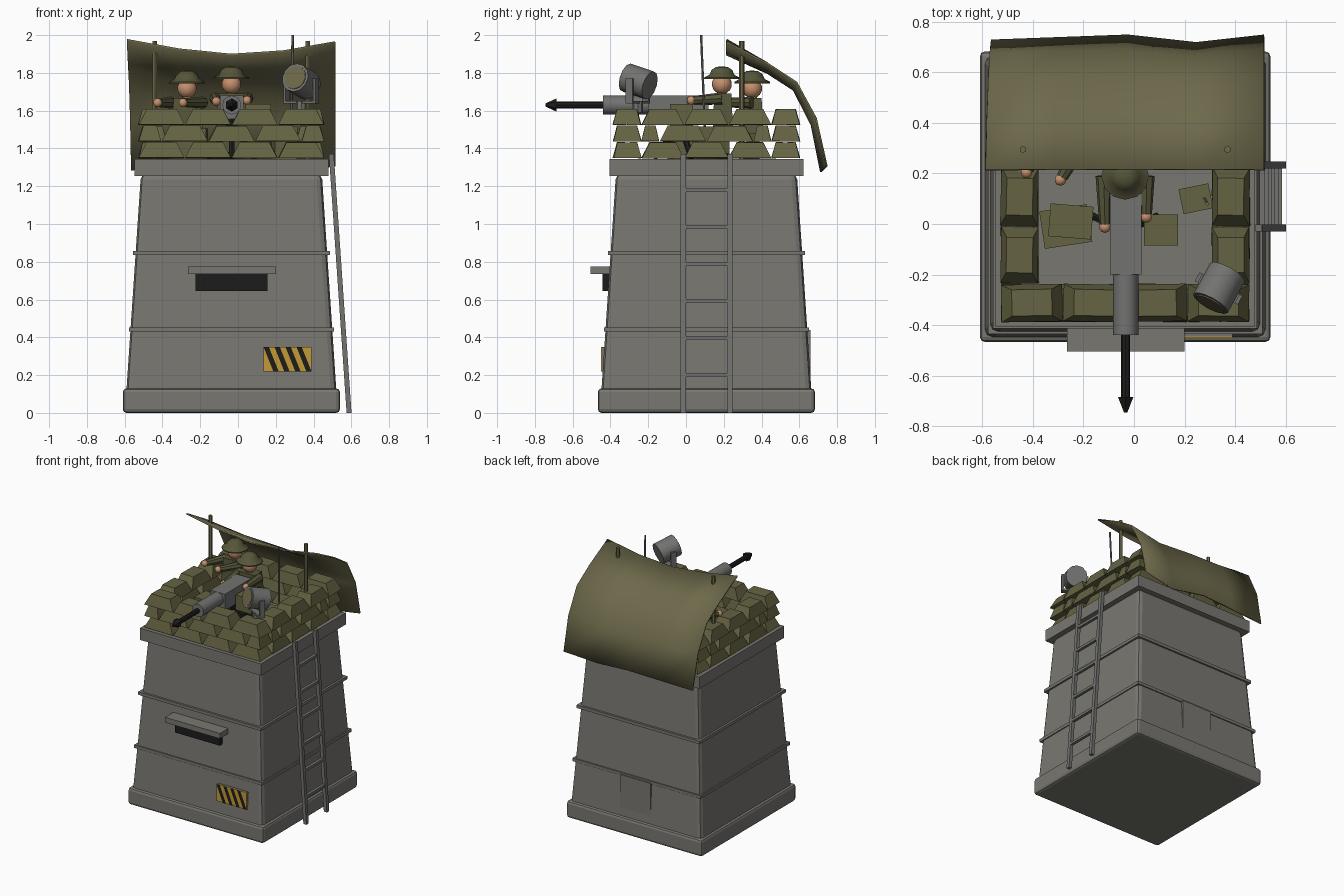
import bpy, bmesh, math, random
from mathutils import Vector, Matrix

if "Cube" in bpy.data.objects:
    bpy.data.objects.remove(bpy.data.objects["Cube"])
random.seed(4)

def material(name, r, g, b):
    m = bpy.data.materials.new(name)
    m.diffuse_color = (r, g, b, 1)
    m.use_nodes = True
    m.node_tree.nodes["Principled BSDF"].inputs["Base Color"].default_value = m.diffuse_color
    return m

CONCRETE = material("concrete grey", .19, .185, .165)
STEEL = material("steel grey", .17, .17, .165)
BAG = material("sandbag olive", .13, .125, .055)
CANVAS = material("canvas olive", .155, .142, .07)
CLOTH = material("uniform olive", .095, .092, .042)
SKIN = material("skin", .56, .28, .15)
BLACK = material("black", .012, .012, .012)
YELLOW = material("hazard yellow", .55, .33, .035)

CX, CY, FLOOR = -.035, .108, 1.345     # tower axis and deck height

def finish(name, bm, mat, smooth=False):
    bmesh.ops.recalc_face_normals(bm, faces=bm.faces)
    me = bpy.data.meshes.new(name)
    bm.to_mesh(me)
    bm.free()
    me.materials.append(mat)
    ob = bpy.data.objects.new(name, me)
    bpy.context.collection.objects.link(ob)
    if smooth:
        bpy.context.view_layer.objects.active = ob
        bpy.ops.object.select_all(action='DESELECT')
        ob.select_set(True)
        bpy.ops.object.shade_smooth_by_angle(angle=math.radians(40))
    return ob

def box(name, c, size, mat, rot=0, inset=(0, 0), bevel=0, tilt=0):
    """Box centred on c; inset pulls the top edges in."""
    bm = bmesh.new()
    bmesh.ops.create_cube(bm, size=1)
    for v in bm.verts:
        k = 1 if v.co.z > 0 else 0
        v.co.x *= size[0] - 2 * inset[0] * k
        v.co.y *= size[1] - 2 * inset[1] * k
        v.co.z *= size[2]
    if bevel:
        bmesh.ops.bevel(bm, geom=bm.edges[:], offset=bevel, segments=2, affect='EDGES', profile=.5)
    bm.transform(Matrix.Translation(c) @ Matrix.Rotation(rot, 4, 'Z') @ Matrix.Rotation(tilt, 4, 'X'))
    return finish(name, bm, mat)

def span(name, lo, hi, mat, **kw):
    lo, hi = Vector(lo), Vector(hi)
    return box(name, (lo + hi) / 2, hi - lo, mat, **kw)

def rod(name, p, q, r, mat, r2=None, n=8):
    p, q = Vector(p), Vector(q)
    bm = bmesh.new()
    bmesh.ops.create_cone(bm, cap_ends=True, segments=n, radius1=r, radius2=r if r2 is None else r2,
                          depth=(q - p).length)
    bm.transform(Matrix.Translation((p + q) / 2) @ (q - p).to_track_quat('Z', 'Y').to_matrix().to_4x4())
    return finish(name, bm, mat, n > 6)

def ball(name, c, r, mat):
    bm = bmesh.new()
    bmesh.ops.create_uvsphere(bm, u_segments=10, v_segments=7, radius=r)
    bm.transform(Matrix.Translation(c))
    return finish(name, bm, mat, True)

def slab(name, half, z0, z1, bevel=0, inset=0):
    return box(name, (CX, CY, (z0 + z1) / 2), (2 * half, 2 * half, z1 - z0), CONCRETE,
               bevel=bevel, inset=(inset, inset))

# Concrete tower
slab("plinth", .575, 0, .13, .02)
slab("tower_body", .557, .1, 1.265, .03, .078)
slab("lower_band", .543, .43, .453)
slab("upper_band", .522, .835, .858)
slab("deck", .514, 1.255, FLOOR)

# Viewing slit, visor, rear door and hazard plate
span("viewing_slit", (-.225, -.442, .645), (.155, -.36, .735), BLACK)
span("slit_visor", (-.265, -.505, .735), (.2, -.38, .775), CONCRETE)
span("rear_door", (-.16, .6, .11), (.1, .659, .44), CONCRETE)
span("hazard_backing", (.135, -.445, .22), (.39, -.42, .35), STEEL)
span("hazard_plate", (.135, -.451, .22), (.39, -.444, .35), YELLOW)
for i in range(4):
    bm = bmesh.new()
    x = .135 + i * .058
    face = bm.faces.new([bm.verts.new(p) for p in
                         ((x + .052, -.453, .22), (x + .08, -.453, .22), (x + .028, -.453, .35), (x, -.453, .35))])
    bmesh.ops.solidify(bm, geom=[face], thickness=.002)
    finish("hazard_stripe", bm, BLACK)

# Ladder leaning on the right side
for y in (-.015, .233):
    rail = span("ladder_rail", (-.013, y - .014, 0), (.013, y + .014, 1.37), STEEL)
    for v in rail.data.vertices:
        v.co.x += .588 - .094 * v.co.z / 1.37
for i in range(6):
    z = .2 + i * .196
    x = .588 - .094 * z / 1.37
    span("ladder_rung", (x - .011, -.01, z - .01), (x + .011, .23, z + .01), STEEL)

# Sandbag walls: three staggered courses on four sides
def course(mid, length, along_x, z, cuts):
    edges = [-length / 2] + [c * length for c in cuts] + [length / 2]
    for a, b in zip(edges, edges[1:]):
        c = (a + b) / 2
        pos = (mid[0] + c, mid[1], z) if along_x else (mid[0], mid[1] + c, z)
        box("sandbag", pos, (b - a - .004, .148, .083), BAG,
            rot=(0 if along_x else math.pi / 2) + random.uniform(-.025, .025),
            inset=(min(.042, (b - a) * .2), .022), tilt=random.uniform(-.03, .03))

for k in range(3):
    z = 1.391 + k * .088
    front = (-.375, -.125, .125, .375) if k == 1 else (-.25, 0, .25)
    side = (-.36, 0, .36) if k == 1 else (-.17, .17)
    for s in (-1, 1):
        course((CX, CY + s * .42), .985, True, z, front)
        course((CX + s * .418, CY), .69, False, z, side)

# Tarpaulin: swept profile with sag across the width
profile = [(.215, 1.975), (.43, 1.855), (.58, 1.75), (.68, 1.555), (.735, 1.295)]
sag = [0, -.05, -.078, -.06, -.012]
wave = [-.01, 0, .01, -.02, .01]
bm = bmesh.new()
grid = []
for j, (y, z) in enumerate(profile):
    t = j / 4
    left, right = -.588 + .022 * t, .515
    grid.append([bm.verts.new((left + (right - left) * i / 4, y + wave[i] * t,
                               z + sag[i] * (1 - t) + wave[i] * t)) for i in range(5)])
for j in range(4):
    for i in range(4):
        bm.faces.new((grid[j][i], grid[j][i + 1], grid[j + 1][i + 1], grid[j + 1][i]))
tarp = finish("tarpaulin", bm, CANVAS, True)
mod = tarp.modifiers.new("thickness", 'SOLIDIFY')
mod.thickness, mod.offset = .01, 0
for x in (-.44, .37):
    rod("tarp_pole", (x, .295, FLOOR), (x, .295, 1.97), .014, CANVAS, n=6)

# Machine gun on tripod
GX, GZ = -.033, 1.63
span("gun_receiver", (-.095, -.2, 1.555), (.029, .12, 1.68), STEEL)
rod("gun_jacket", (GX, -.44, GZ), (GX, -.19, GZ), .05, STEEL, n=12)
rod("gun_barrel", (GX, -.7, GZ), (GX, -.43, GZ), .018, BLACK)
rod("gun_muzzle", (GX, -.685, GZ), (GX, -.745, GZ), .035, BLACK, .008, n=6)
rod("tripod_head", (GX, -.03, 1.49), (GX, -.03, 1.57), .03, BLACK)
for x, y in ((GX, -.17), (-.16, .03), (.09, .03)):
    rod("tripod_leg", (x, y, FLOOR), (GX, -.03, 1.53), .016, BLACK, n=6)
span("ammo_box", (.04, -.085, 1.52), (.175, .038, 1.635), BAG)

# Crates and radio with aerial
box("lower_crate", (-.27, -.01, 1.395), (.19, .15, .1), BAG, rot=.15)
box("upper_crate", (-.25, .01, 1.475), (.17, .13, .06), BAG, rot=-.08)
box("radio", (.245, .1, 1.43), (.12, .1, .17), BAG, rot=.2)
rod("aerial", (.28, .1, 1.5), (.29, .08, 2), .007, STEEL, n=6)

# Searchlight on the front right corner
axis = Vector((-.45, -.82, .28)).normalized()
side = axis.cross(Vector((0, 0, 1))).normalized()
c = Vector((.335, -.255, 1.755))
rod("searchlight_drum", c - axis * .075, c + axis * .07, .078, STEEL, n=12)
rod("searchlight_lens", c + axis * .065, c + axis * .075, .064, CANVAS, n=12)
for s in (-1, 1):
    p = c + side * s * .09
    box("searchlight_arm", (p.x, p.y, 1.705), (.014, .04, .13), STEEL, rot=math.atan2(side.y, side.x))
box("searchlight_yoke", (c.x, c.y, 1.645), (.19, .04, .014), STEEL, rot=math.atan2(side.y, side.x))
rod("searchlight_post", (c.x, c.y, 1.59), (c.x, c.y, 1.65), .028, STEEL)

# Crew
def soldier(x, y, drop, hands):
    top = 1.835 - drop
    for s in (-1, 1):
        span("soldier_leg", (x + s * .038 - .03, y - .03, FLOOR + .03), (x + s * .038 + .03, y + .04, 1.5), CLOTH)
        span("soldier_boot", (x + s * .038 - .03, y - .06, FLOOR), (x + s * .038 + .03, y + .04, FLOOR + .035), BLACK)
    span("soldier_torso", (x - .085, y - .05, 1.48), (x + .085, y + .06, top - .145), CLOTH, inset=(.015, .01))
    rod("soldier_neck", (x, y, top - .16), (x, y, top - .11), .025, SKIN)
    ball("soldier_head", (x, y, top - .095), .053, SKIN)
    for s, hand in zip((-1, 1), hands):
        hand = Vector(hand)
        shoulder = Vector((x + s * .085, y, top - .17))
        rod("soldier_arm", shoulder, hand, .032, CLOTH, .023)
        ball("soldier_hand", hand + (hand - shoulder).normalized() * .012, .024, SKIN)
    # wide-brimmed helmet, lathed
    bm = bmesh.new()
    vs = [bm.verts.new((r, 0, z)) for r, z in
          ((0, -.055), (.06, -.06), (.094, -.068), (.094, -.06), (.066, -.045), (.055, -.02), (.032, -.004), (0, 0))]
    es = [bm.edges.new(p) for p in zip(vs, vs[1:])]
    bmesh.ops.spin(bm, geom=vs + es, cent=(0, 0, 0), axis=(0, 0, 1), angle=2 * math.pi, steps=12)
    bmesh.ops.remove_doubles(bm, verts=bm.verts, dist=.0005)
    bm.transform(Matrix.Translation((x, y, top)))
    finish("soldier_helmet", bm, CLOTH, True)

soldier(-.035, .19, 0, ((-.115, .0, 1.65), (.048, .04, 1.655)))
soldier(-.27, .35, .022, ((-.42, .215, 1.642), (-.285, .185, 1.642)))
